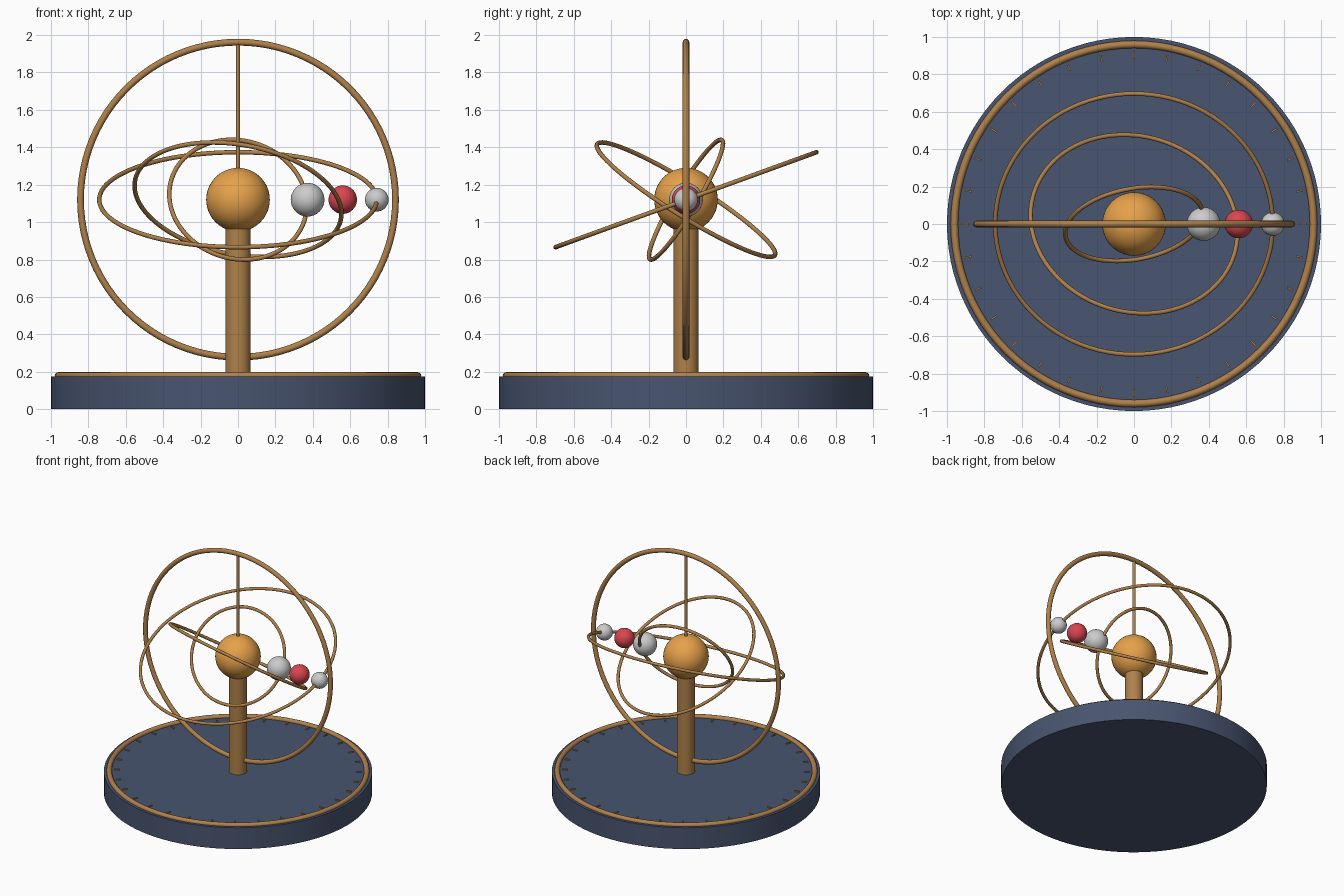
import bpy
from math import radians, sin, cos, pi
from mathutils import Matrix

if "Cube" in bpy.data.objects:
    bpy.data.objects.remove(bpy.data.objects["Cube"])

CENTRE_Z = 1.12


def material(name, rgb):
    m = bpy.data.materials.new(name)
    m.diffuse_color = (*rgb, 1)
    m.use_nodes = True
    m.node_tree.nodes["Principled BSDF"].inputs["Base Color"].default_value = m.diffuse_color
    return m


brass = material("brass", (0.43, 0.22, 0.07))
gold = material("gold", (0.79, 0.36, 0.07))
navy = material("navy", (0.065, 0.09, 0.16))
red = material("red", (0.70, 0.06, 0.08))


def finish(name, mat=None):
    ob = bpy.context.object
    ob.name = name
    if mat:
        ob.data.materials.append(mat)
    bpy.ops.object.shade_smooth_by_angle(angle=radians(40))
    return ob


def cylinder(name, r, z0, z1, mat, sides=32):
    bpy.ops.mesh.primitive_cylinder_add(
        vertices=sides, radius=r, depth=z1 - z0, location=(0, 0, (z0 + z1) / 2))
    return finish(name, mat)


def sphere(name, r, x, mat=None):
    bpy.ops.mesh.primitive_uv_sphere_add(
        segments=40, ring_count=24, radius=r, location=(x, 0, CENTRE_Z))
    return finish(name, mat)


def ring(name, major, minor, z, tilt=0, roll=0):
    # roll about y first, then tilt about x
    bpy.ops.mesh.primitive_torus_add(
        major_radius=major, minor_radius=minor, major_segments=96, minor_segments=12)
    ob = finish(name, brass)
    ob.matrix_world = (Matrix.Translation((0, 0, z))
                       @ Matrix.Rotation(radians(tilt), 4, 'X')
                       @ Matrix.Rotation(radians(roll), 4, 'Y'))
    return ob


# Base plate with brass rim
cylinder("base", 1.0, 0, 0.175, navy, 96)
ring("base_rim", 0.96, 0.02, 0.178)

# Dial marks around the base
for i in range(32):
    a = i * 2 * pi / 32
    bpy.ops.mesh.primitive_cube_add(
        size=1, location=(0.903 * cos(a), 0.903 * sin(a), 0.177), rotation=(0, 0, a))
    bpy.context.object.scale = (0.036, 0.009, 0.014)
    finish(f"dial_mark_{i + 1}", brass)

# Central column, sun and upper rod
cylinder("column", 0.068, 0.17, 0.97, brass)
sphere("sun", 0.17, 0, gold)
cylinder("upper_rod", 0.012, 1.27, 1.96, brass, 16)

# Upright outer ring
ring("meridian_ring", 0.842, 0.018, CENTRE_Z, 90)

# Orbit rings and their planets
orbits = [("inner", 0.372, 59, 9, 0.09, None),
          ("middle", 0.56, -32, 9, 0.076, red),
          ("outer", 0.742, 20, 0, 0.063, None)]
for name, r, tilt, roll, size, mat in orbits:
    ring(name + "_orbit", r, 0.012, CENTRE_Z, tilt, roll)
    sphere(name + "_planet", size, r, mat)
